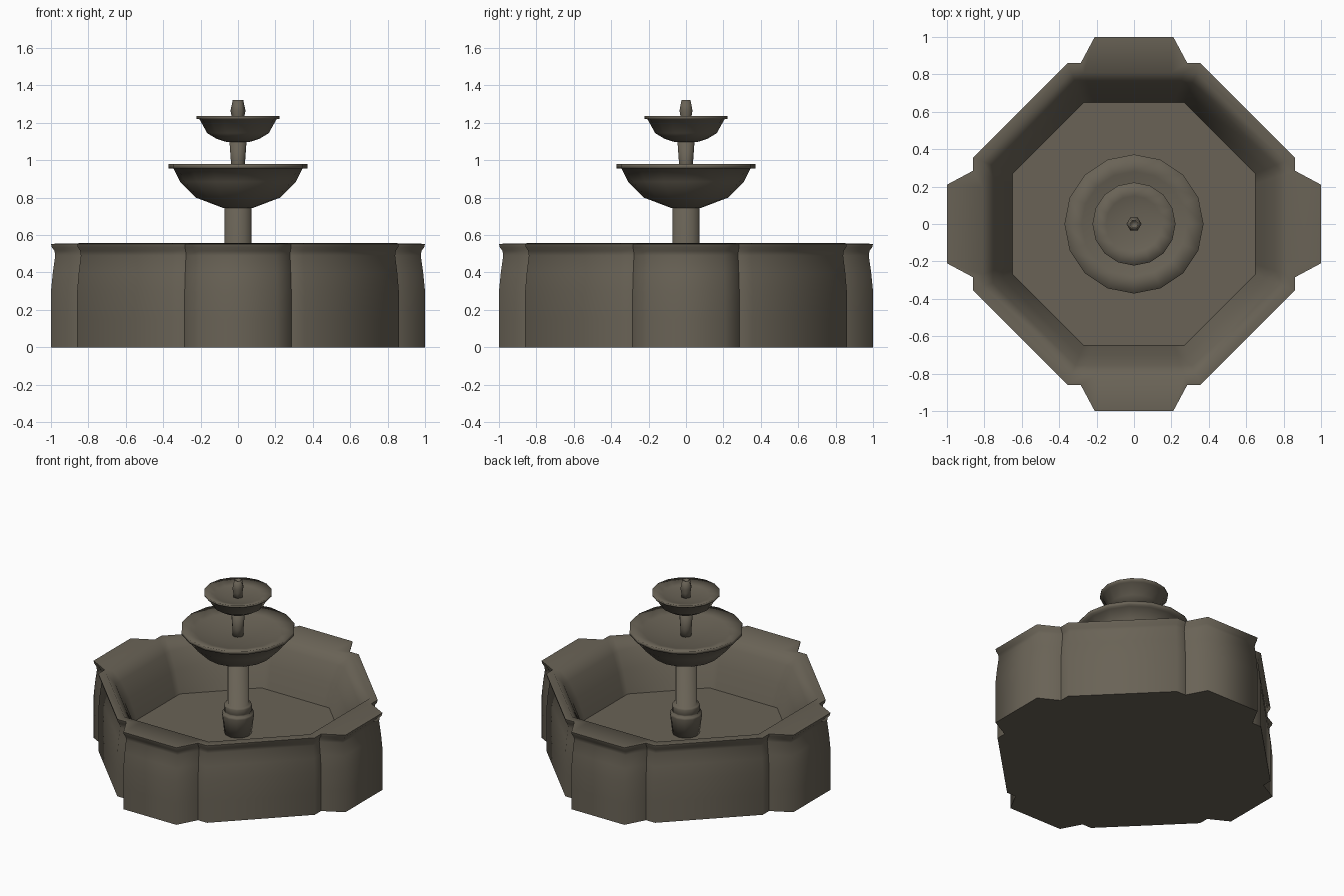
import bpy, bmesh, math

if "Cube" in bpy.data.objects:
    bpy.data.objects.remove(bpy.data.objects["Cube"])

# Single stone colour
stone = bpy.data.materials.new("weathered_stone")
stone.diffuse_color = (0.142, 0.124, 0.093, 1)
stone.use_nodes = True
stone.node_tree.nodes["Principled BSDF"].inputs["Base Color"].default_value = stone.diffuse_color


def finish(bm, name):
    bmesh.ops.recalc_face_normals(bm, faces=bm.faces[:])
    me = bpy.data.meshes.new(name)
    bm.to_mesh(me)
    bm.free()
    me.materials.append(stone)
    ob = bpy.data.objects.new(name, me)
    bpy.context.collection.objects.link(ob)
    return ob


def skin(rings):
    """Join rings of points with quads and cap both ends."""
    bm = bmesh.new()
    loops = [[bm.verts.new(p) for p in r] for r in rings]
    n = len(loops[0])
    for a, b in zip(loops, loops[1:]):
        for i in range(n):
            j = (i + 1) % n
            bm.faces.new((a[i], a[j], b[j], b[i]))
    bm.faces.new(loops[0])
    bm.faces.new(loops[-1])
    for f in bm.faces:
        f.smooth = True
    return bm, loops


def lathe(name, profile, sides, sharp_angle=50):
    rings = [[(r * math.cos(2 * math.pi * i / sides), r * math.sin(2 * math.pi * i / sides), z)
              for i in range(sides)] for r, z in profile]
    bm, _ = skin(rings)
    for e in bm.edges:
        if e.calc_face_angle(0) > math.radians(sharp_angle):
            e.smooth = False
    return finish(bm, name)


# Basin: octagon with a tapered pier on each of the four axis sides
A = 0.86
C = A * math.tan(math.pi / 8)
SIDE = [(C, A), (0.285, A), (0.21, 1), (-0.21, 1), (-0.285, A), (-C, A)]


def outline(side, scale, z):
    pts = []
    for k in range(4):
        for x, y in side:
            for _ in range(k):
                x, y = -y, x
            pts.append((x * scale, y * scale, z))
    return pts


outer = [(1, 0), (1, 0.15), (1, 0.3), (0.99, 0.4), (0.977, 0.49), (0.981, 0.515),
         (0.996, 0.535), (1, 0.553)]
inner = [(0.81, 0.557), (0.755, 0.49), (0.70, 0.375), (0.65, 0.225)]
plain = [(x, A) for x, _ in SIDE]
rings = [outline(SIDE, s, z) for s, z in outer]
rings += [outline(plain, a / A, z) for a, z in inner]
bm, loops = skin(rings)
n_out = len(outer)
# Sharp edges: underside, lip, floor border and pier creases
for k in (0, n_out - 1, len(loops) - 1):
    for i in range(24):
        bm.edges.get((loops[k][i], loops[k][(i + 1) % 24])).smooth = False
for k in range(n_out - 1):
    for i in range(24):
        if i % 6 in (1, 4):
            bm.edges.get((loops[k][i], loops[k + 1][i])).smooth = False
finish(bm, "basin")

# Main column with flared foot and collar
lathe("main_column", [(0.088, 0.215), (0.105, 0.36), (0.105, 0.375), (0.085, 0.378),
                      (0.092, 0.39), (0.092, 0.425), (0.088, 0.435), (0.071, 0.437),
                      (0.071, 0.76)], 12)

# Lower bowl
lathe("lower_bowl", [(0.08, 0.745), (0.225, 0.80), (0.31, 0.885), (0.345, 0.955),
                     (0.372, 0.956), (0.372, 0.98), (0.28, 0.955),
                     (0.16, 0.932), (0.03, 0.925)], 16)

# Upper column
lathe("upper_column", [(0.037, 0.915), (0.037, 0.98), (0.046, 1.105)], 12)

# Upper bowl
lathe("upper_bowl", [(0.06, 1.097), (0.115, 1.115), (0.165, 1.145), (0.205, 1.218),
                     (0.222, 1.222), (0.222, 1.237), (0.15, 1.215),
                     (0.085, 1.204), (0.025, 1.202)], 16)

# Hexagonal spout with a small hole
lathe("spout", [(0.034, 1.195), (0.034, 1.235), (0.04, 1.265), (0.028, 1.321),
                (0.021, 1.321), (0.019, 1.30)], 6, 65)
